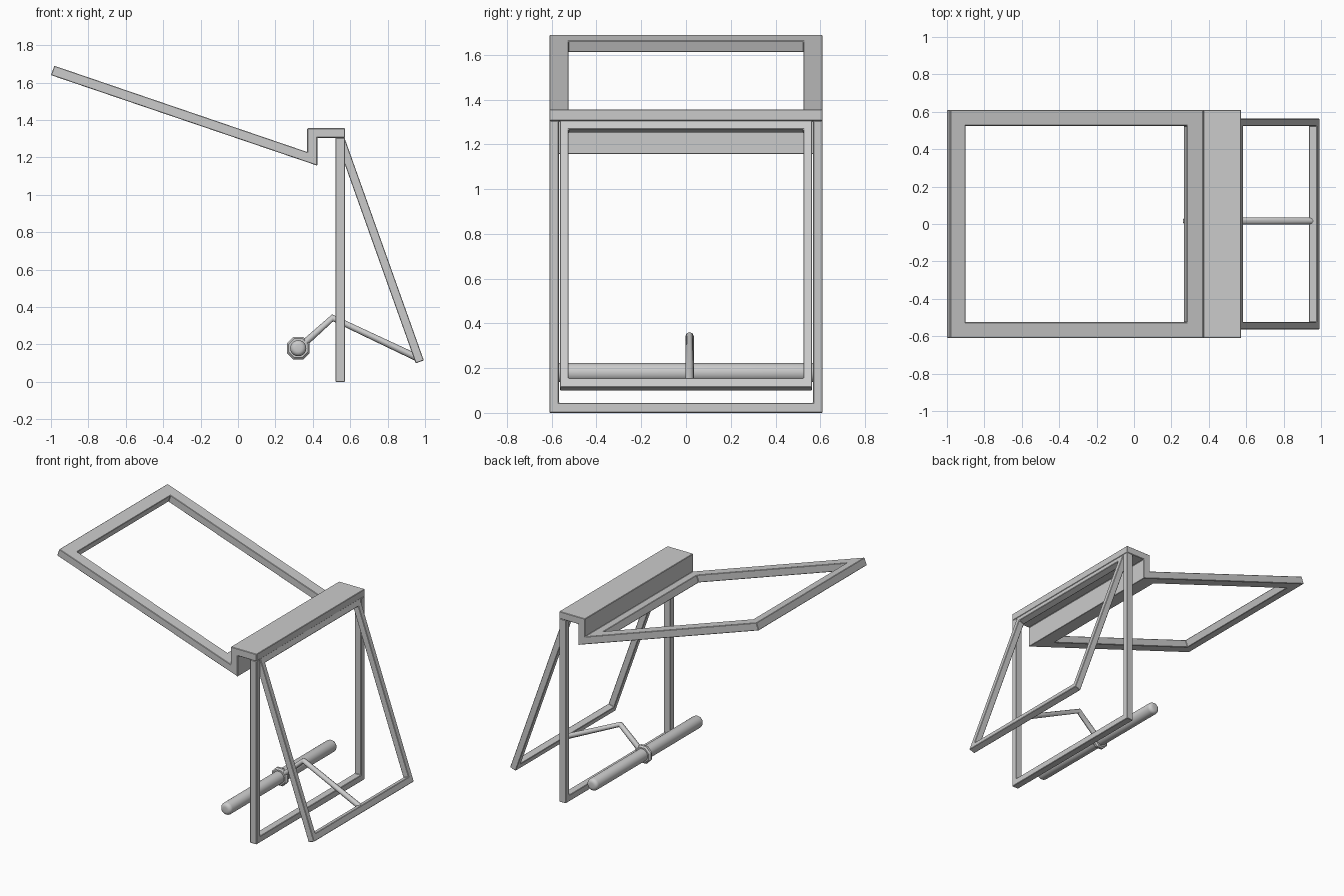
import bpy, bmesh, math
from mathutils import Vector, Matrix

if "Cube" in bpy.data.objects:
    bpy.data.objects.remove(bpy.data.objects["Cube"])


def extrude(name, profile, half_y):
    """Extrude an x-z profile symmetrically along y."""
    bm = bmesh.new()
    face = bm.faces.new([bm.verts.new((x, -half_y, z)) for x, z in profile])
    ext = bmesh.ops.extrude_face_region(bm, geom=[face])
    new = [v for v in ext["geom"] if isinstance(v, bmesh.types.BMVert)]
    bmesh.ops.translate(bm, verts=new, vec=(0, 2 * half_y, 0))
    bmesh.ops.recalc_face_normals(bm, faces=bm.faces)
    mesh = bpy.data.meshes.new(name)
    bm.to_mesh(mesh)
    bm.free()
    obj = bpy.data.objects.new(name, mesh)
    bpy.context.collection.objects.link(obj)
    return obj


def bar(p, q, thickness):
    """Rectangle in x-z around the centre line p-q."""
    p, q = Vector(p), Vector(q)
    d = (q - p).normalized()
    n = Vector((-d.y, d.x)) * thickness / 2
    return [p + n, p - n, q - n, q + n]


def frame(name, profile, half_y, window, window_half_y):
    """Slab with a rectangular window cut through it and softened edges."""
    obj = extrude(name, profile, half_y)
    cutter = extrude(name + "_cutter", window, window_half_y)
    cutter.hide_render = True
    bpy.context.view_layer.objects.active = obj
    cut = obj.modifiers.new("window", 'BOOLEAN')
    cut.operation, cut.solver, cut.object = 'DIFFERENCE', 'EXACT', cutter
    bpy.ops.object.modifier_apply(modifier=cut.name)
    bpy.data.objects.remove(cutter)
    bev = obj.modifiers.new("soft_edges", 'BEVEL')
    bev.width, bev.segments, bev.limit_method = 0.003, 1, 'ANGLE'
    return obj


def cylinder(name, radius, length, sides, y, bevel, segments, turn=0.0):
    """Cylinder along y on the roller axis with rounded rims."""
    bm = bmesh.new()
    bmesh.ops.create_cone(bm, cap_ends=True, segments=sides, radius1=radius,
                          radius2=radius, depth=length,
                          matrix=Matrix.Rotation(math.pi / 2, 4, 'X') @ Matrix.Rotation(turn, 4, 'Z'))
    rims = [e for e in bm.edges if abs(e.verts[0].co.y - e.verts[1].co.y) < 1e-4]
    bmesh.ops.bevel(bm, geom=rims, offset=bevel, segments=segments,
                    profile=0.5, affect='EDGES')
    mesh = bpy.data.meshes.new(name)
    bm.to_mesh(mesh)
    bm.free()
    obj = bpy.data.objects.new(name, mesh)
    obj.location = (0.322, y, 0.18)
    bpy.context.collection.objects.link(obj)
    return obj


def smooth(obj, angle):
    bpy.ops.object.select_all(action='DESELECT')
    obj.select_set(True)
    bpy.context.view_layer.objects.active = obj
    bpy.ops.object.shade_smooth_by_angle(angle=math.radians(angle))


# Sloping upper frame with its hook over the upright
frame("upper_frame",
      [(-1.0, 1.64), (-0.982, 1.69), (0.37, 1.229), (0.37, 1.356), (0.573, 1.356),
       (0.573, 1.305), (0.424, 1.305), (0.424, 1.156)], 0.61,
      bar((-0.908, 1.637), (0.276, 1.234), 0.1), 0.525)

# Upright frame, closed at the top by the hook
frame("upright_frame", bar((0.547, 0.0), (0.547, 1.305), 0.052), 0.61,
      bar((0.547, 0.045), (0.547, 1.4), 0.15), 0.568)

# Leaning prop frame
foot, head = Vector((0.972, 0.107)), Vector((0.546, 1.302))
inset = (head - foot).normalized() * 0.045
frame("prop_frame", bar(foot, head, 0.046), 0.563,
      bar(foot + inset, head - inset, 0.15), 0.525)

# Roller and its octagonal collar
smooth(cylinder("roller", 0.043, 1.21, 24, 0.0, 0.025, 4), 40)
cylinder("roller_collar", 0.066, 0.036, 8, 0.016, 0.01, 1, math.pi / 8)

# Bent arm joining roller to prop frame
curve = bpy.data.curves.new("bent_arm", 'CURVE')
curve.dimensions = '3D'
curve.bevel_depth, curve.bevel_resolution = 0.019, 2
curve.use_fill_caps = True
spline = curve.splines.new('POLY')
path = [(0.355, 0.207), (0.506, 0.342), (0.962, 0.127)]
spline.points.add(len(path) - 1)
for pt, (x, z) in zip(spline.points, path):
    pt.co = (x, 0.016, z, 1)
arm = bpy.data.objects.new("bent_arm", curve)
bpy.context.collection.objects.link(arm)
bpy.ops.object.select_all(action='DESELECT')
arm.select_set(True)
bpy.context.view_layer.objects.active = arm
bpy.ops.object.convert(target='MESH')
smooth(bpy.context.view_layer.objects.active, 50)
